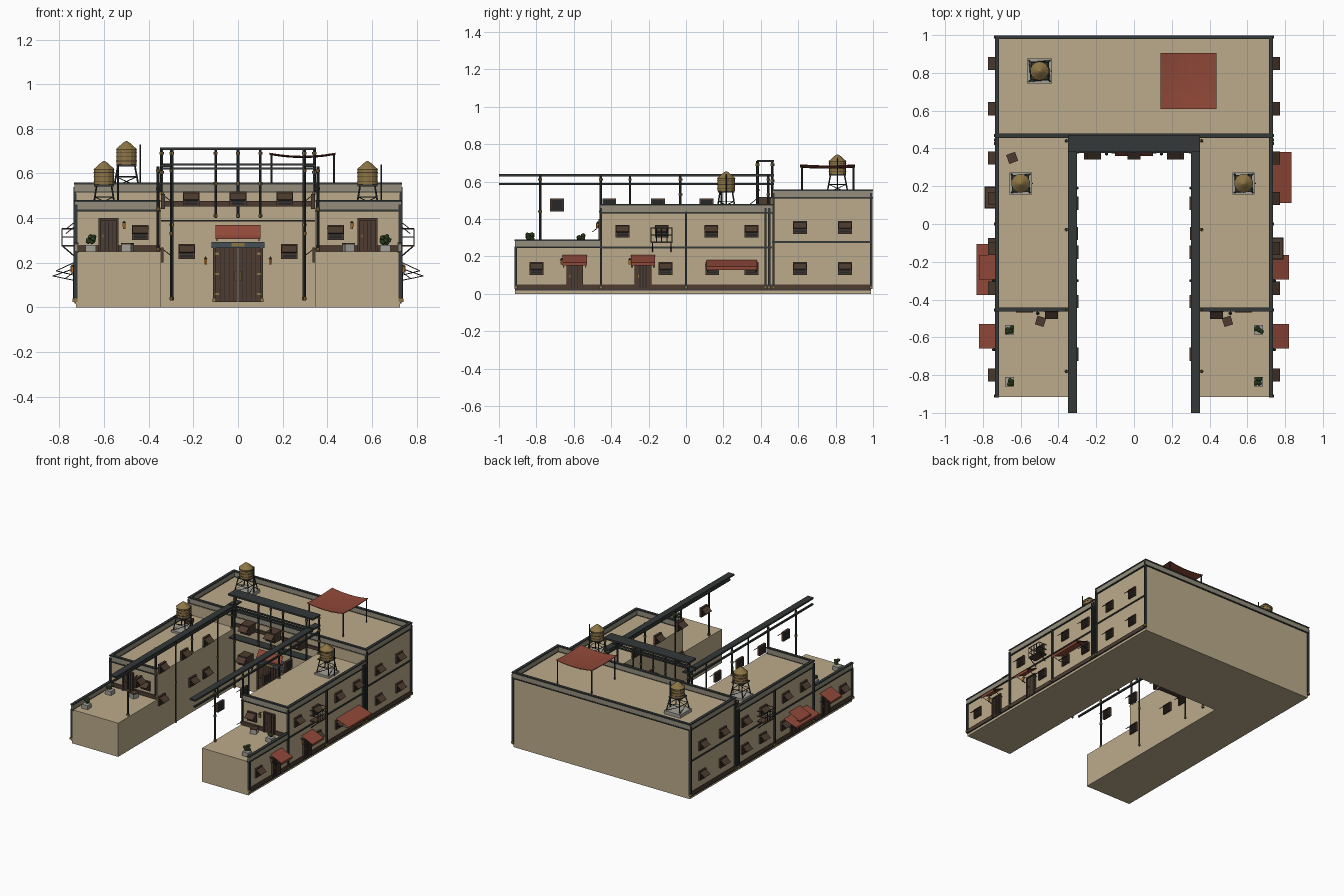
import bpy, bmesh, random
from math import radians
from mathutils import Matrix, Vector

if "Cube" in bpy.data.objects:
    bpy.data.objects.remove(bpy.data.objects["Cube"])

random.seed(4)
COL = dict(wall=(.50, .41, .26), parapet=(.30, .27, .20), iron=(.035, .04, .04), wood=(.075, .045, .03),
           red=(.28, .065, .04), gold=(.27, .18, .06), glass=(.02, .02, .02), leaf=(.06, .11, .03),
           stone=(.36, .35, .31), orange=(.75, .3, .05), steel=(.06, .08, .09))
MATS = {}
for k, c in COL.items():
    MATS[k] = bpy.data.materials.new(k)
    MATS[k].diffuse_color = (*c, 1)
parts = {}
I = Matrix.Identity(4)


def bm_of(name, mat):
    return parts.setdefault((name, mat), bmesh.new())


def box(name, mat, x0, x1, y0, y1, z0, z1, M=I, rot=I):
    c = Matrix.Translation(((x0 + x1) / 2, (y0 + y1) / 2, (z0 + z1) / 2))
    d = Matrix.Diagonal((abs(x1 - x0), abs(y1 - y0), abs(z1 - z0), 1))
    bmesh.ops.create_cube(bm_of(name, mat), size=1, matrix=M @ c @ rot @ d)


def cyl(name, mat, x, y, z0, z1, r, r2=None, seg=8, M=I):
    bmesh.ops.create_cone(bm_of(name, mat), cap_ends=True, segments=seg, radius1=r, radius2=r if r2 is None else r2,
                          depth=z1 - z0, matrix=M @ Matrix.Translation((x, y, (z0 + z1) / 2)))


def bar(name, mat, a, b, r, seg=6):
    a, b = Vector(a), Vector(b)
    q = (b - a).to_track_quat('Z', 'Y').to_matrix().to_4x4()
    bmesh.ops.create_cone(bm_of(name, mat), cap_ends=True, segments=seg, radius1=r, radius2=r,
                          depth=(b - a).length, matrix=Matrix.Translation((a + b) / 2) @ q)


def wall(o, n):
    """Wall frame: local x runs along the wall, local y points out of it."""
    n = Vector(n)
    u = n.cross(Vector((0, 0, 1)))
    M = Matrix((u, n, (0, 0, 1))).transposed().to_4x4()
    return Matrix.Translation(o) @ M


def window(o, n, back=.005):
    M = wall(o, n)
    box("window_pane", "glass", -.03, .03, -back, .006, -.028, .028, M)
    for s in (-1, 1):
        box("window_frame", "wood", s * .029, s * .037, -back, .012, -.033, .033, M)
        box("window_frame", "wood", -.037, .037, -back, .012, s * .027, s * .034, M)
    for z in (-.014, 0, .014):
        box("window_slat", "wood", -.03, .03, .003, .010, z - .002, z + .002, M)
    box("window_shutter", "wood", -.035, .035, -.004, .052, .011, .015, M, Matrix.Rotation(radians(-38), 4, 'X'))


def door(o, n, w=.09, h=.14):
    M = wall(o, n)
    box("door_panel", "wood", -w / 2 + .01, w / 2 - .01, -.004, .006, 0, h, M)
    for s in (-1, 1):
        box("door_frame", "wood", s * (w / 2 - .01), s * w / 2, -.004, .014, 0, h + .008, M)
    box("door_frame", "wood", -w / 2, w / 2, -.004, .014, h, h + .01, M)
    for x in (-.016, 0, .016):
        box("door_batten", "glass", x - .0015, x + .0015, .005, .008, .005, h - .005, M)
    box("door_handle", "gold", .022, .027, .005, .012, h * .45, h * .55, M)


def awning(o, n, w, d, drop):
    M = wall(o, n)
    bm = bm_of("awning_cloth", "red")
    rows = [[(s * w / 2, y, z) for s in (-1, 1)] for y, z in ((0, 0), (d, -drop), (d, -drop - .014))]
    for a, b in zip(rows, rows[1:]):
        for t in (0, -.003):
            bm.faces.new([bm.verts.new(M @ Vector((x, y + (t if a is rows[1] else 0), z + t)))
                          for x, y, z in (a[0], a[1], b[1], b[0])])
    for s in (-1, 1):
        x = s * (w / 2 - .006)
        bar("awning_arm", "iron", M @ Vector((x, 0, -drop - .025)), M @ Vector((x, d - .004, -drop - .004)), .002)
        bar("awning_arm", "iron", M @ Vector((x, 0, -.005)), M @ Vector((x, d - .004, -drop - .005)), .002)


def lantern(o, n):
    M = wall(o, n)
    box("lantern_bracket", "iron", -.002, .002, 0, .02, .018, .022, M)
    cyl("lantern_glass", "orange", 0, .018, -.014, .012, .007, .008, 6, M)
    cyl("lantern_cap", "iron", 0, .018, .012, .02, .010, .002, 6, M)


def post(x, y, z0, z1, r=.007):
    cyl("canopy_post", "iron", x, y, z0, z1, r)
    for z in (z0 + .01, (z0 + z1) / 2, z1 - .02):
        cyl("post_collar", "gold", x, y, z - .006, z + .006, r + .003)


def tank(x, y, z, k):
    # pad, braced legs, barrel, conical cap and feed pipe
    box("tank_pad", "stone", x - k * .062, x + k * .062, y - k * .062, y + k * .062, z, z + .025)
    c = [(-1, -1), (1, -1), (1, 1), (-1, 1)]
    f = lambda i, t: (x + c[i % 4][0] * (.052 - .017 * t) * k, y + c[i % 4][1] * (.052 - .017 * t) * k, z + .02 + .1 * t)
    for i in range(4):
        bar("tank_leg", "iron", f(i, 0), f(i, 1), .004)
        bar("tank_brace", "iron", f(i, .5), f(i + 1, .5), .0025)
        bar("tank_brace", "iron", f(i, .05), f(i + 1, .5), .002)
    box("tank_platform", "iron", x - .045, x + .045, y - .045, y + .045, z + .117, z + .125)
    cyl("tank_barrel", "gold", x, y, z + .125, z + .192, .046, .046, 14)
    for h in (.14, .16, .18):
        cyl("tank_hoop", "wood", x, y, z + h - .002, z + h + .002, .048, .048, 14)
    cyl("tank_cap", "gold", x, y, z + .192, z + .222, .05, .016, 14)
    cyl("tank_cap", "gold", x, y, z + .222, z + .230, .016, .004, 14)
    cyl("tank_pipe", "iron", x + .062, y, z, z + .215, .004)


# main masses
box("rear_block", "wall", -.725, .725, .455, .99, 0, .515)
for s in (-1, 1):
    box("side_wing", "wall", s * .345, s * .725, -.455, .46, 0, .435)
    box("front_terrace", "wall", s * .345, s * .725, -.915, -.45, 0, .25)


def parapet(x0, x1, y0, y1, z0, z1):
    e = .003
    box("parapet", "parapet", x0, x1, y0, y1, z0, z1)
    box("parapet_coping", "iron", x0 - e, x1 + e, y0 - e, y1 + e, z1 - .006, z1 + .003)
    box("parapet_trim", "iron", x0 - e, x1 + e, y0 - e, y1 + e, z0 - .002, z0 + .006)


parapet(-.73, .73, .462, .476, .512, .556)
parapet(-.73, .73, .982, .996, .512, .556)
for s in (-1, 1):
    X = sorted((s * .717, s * .732))
    parapet(*X, .462, .996, .512, .556)
    parapet(*X, -.458, .462, .432, .478)
    parapet(*X, -.915, -.458, .246, .288)
    parapet(*sorted((s * .35, s * .732)), -.46, -.446, .432, .478)

# outer facades, mirrored left and right
for s in (-1, 1):
    n = (s, 0, 0)
    box("base_band", "wood", s * .72, s * .731, -.915, .99, .022, .05)
    box("base_line", "iron", s * .72, s * .733, -.915, .99, .018, .024)
    box("floor_line", "iron", s * .72, s * .731, .46, .99, .272, .282)
    box("floor_line", "iron", s * .72, s * .731, -.455, .46, .242, .252)
    for y, z in ((-.91, .25), (-.455, .46), (0, .44), (.425, .46), (.445, .46), (.468, .54), (.99, .54)):
        box("wall_pilaster", "iron", s * .72, s * .738, y - .006, y + .006, .025, z)
        box("pilaster_foot", "gold", s * .72, s * .741, y - .008, y + .008, .025, .04)
    for y in (.61, .85):
        window((s * .725, y, .135), n)
        window((s * .725, y, .355), n)
    for y in (-.80, -.11, .14, .35):
        window((s * .725, y, .135), n)
    for y in (-.34, -.13, .135, .35):
        window((s * .725, y, .335), n)
    for y in (-.595, -.23):
        door((s * .725, y, .025), n)
        awning((s * .73, y, .208), n, .13, .09, .04)
        lantern((s * .725, y - .07, .17), n)
    awning((s * .73, .245 if s > 0 else -.24, .18), n, .27, .105, .035)
    # balcony
    yb = -.13 if s > 0 else .14
    box("balcony_floor", "wood", s * .725, s * .79, yb - .058, yb + .058, .272, .28)
    for z in (.315, .352):
        bar("balcony_rail", "iron", (s * .788, yb - .056, z), (s * .788, yb + .056, z), .003)
        for t in (-1, 1):
            bar("balcony_rail", "iron", (s * .725, yb + t * .056, z), (s * .788, yb + t * .056, z), .003)
    for i in range(5):
        y = yb - .056 + .028 * i
        bar("balcony_baluster", "iron", (s * .788, y, .275), (s * .788, y, .352), .0025)
    for t in (-1, 1):
        bar("balcony_bracket", "iron", (s * .728, yb + t * .05, .225), (s * .785, yb + t * .05, .274), .003)

    # terrace fittings
    fwd = (0, -1, 0)
    box("terrace_skirting", "wood", s * .35, s * .725, -.46, -.45, .25, .28)
    door((s * .58, -.455, .25), fwd, .09, .14)
    window((s * .437, -.455, .335), fwd)
    lantern((s * .51, -.455, .365), fwd)
    R = Matrix.Translation((s * .495, -.515, 0)) @ Matrix.Rotation(s * .3, 4, 'Z')
    box("crate", "stone", -.022, .022, -.022, .022, .25, .282, R)
    box("crate_lid", "wood", -.024, .024, -.024, .024, .282, .288, R)
    for y in (-.56, -.835):
        box("planter", "stone", s * .66 - .024, s * .66 + .024, y - .024, y + .024, .25, .28)
        for i in range(7):
            p = Vector((s * .66 + random.uniform(-.016, .016), y + random.uniform(-.016, .016), random.uniform(.29, .318)))
            bmesh.ops.create_icosphere(bm_of("plant_leaves", "leaf"), subdivisions=1, radius=.013,
                                       matrix=Matrix.Translation(p))

    # courtyard side windows and lofted canopy walkway
    for y in (-.69, -.41, -.15, .11):
        window((s * .34, y, .475), (-s, 0, 0))
    for y in (-.41, -.05, .11):
        window((s * .345, y, .235), (-s, 0, 0))
    box("canopy_plate", "iron", s * .302, s * .35, -1, .47, .628, .64)
    box("canopy_rail", "iron", s * .335, s * .347, -1, .47, .582, .594)
    for y, z in ((-.78, .25), (-.455, .25), (-.03, .43), (.44, .43)):
        post(s * .358, y, z, .632)
    for y in (-.3, .19):
        post(s * .3, y, .03, .632, .005)
    post(s * .297, .382, .03, .71)
    post(s * .342, .462, .5, .71)

# rear courtyard canopy
box("rear_canopy_plate", "iron", -.35, .35, .38, .47, .704, .716)
for z in (.64, .622):
    box("rear_canopy_rail", "iron", -.345, .345, .376, .386, z - .005, z + .005)
for x in (-.1, 0, .1):
    post(x, .385, .40, .71, .006)
box("courtyard_band", "wood", -.345, .345, .445, .458, .452, .476)
box("courtyard_line", "iron", -.345, .345, .385, .458, .385, .392)

# courtyard gate
for x in (-.21, 0, .21):
    window((x, .39, .485), (0, -1, 0), .07)
for x in (-.23, .23):
    window((x, .39, .25), (0, -1, 0), .07)
for s in (-1, 1):
    box("gate_leaf", "wood", s * .002, s * .1, .385, .456, .025, .27)
    box("gate_jamb", "wood", s * .1, s * .112, .378, .456, .025, .27)
    box("gate_foot", "gold", s * .098, s * .114, .376, .39, .025, .04)
    for i in range(1, 5):
        box("gate_plank_joint", "glass", s * .02 * i - .001, s * .02 * i + .001, .383, .386, .03, .265)
    for z in (.06, .15, .24):
        box("gate_hinge", "gold", s * .085, s * .1, .381, .386, z - .005, z + .005)
    box("gate_handle", "gold", s * .01, s * .016, .378, .386, .12, .16)
    lantern((s * .145, .39, .205), (0, -1, 0))
box("gate_lintel", "steel", -.118, .118, .372, .456, .266, .292)
box("gate_keystone", "gold", -.03, .03, .368, .375, .272, .288)
awning((0, .39, .368), (0, -1, 0), .2, .03, .045)

# roof items
tank(-.5, .81, .515, 1.08)
tank(-.6, .215, .425, .95)
tank(.58, .215, .425, .95)
box("roof_hatch", "wood", -.025, .025, -.025, .025, .435, .46,
    Matrix.Translation((-.645, .35, 0)) @ Matrix.Rotation(.35, 4, 'Z'))
for x in (.15, .43):
    for y in (.62, .895):
        cyl("sunshade_pole", "iron", x, y, .51, .69, .005)
# sagging cloth
bm = bm_of("sunshade_cloth", "red")
g = bmesh.ops.create_grid(bm, x_segments=6, y_segments=6, size=.1475,
                          matrix=Matrix.Translation((.2885, .757, .693)))
for v in g["verts"]:
    a, b = (v.co.x - .2885) / .1475, (v.co.y - .757) / .1475
    v.co.z -= .014 * (1 - a * a) + .006 * (1 - b * b)

# turn every collected part into one named object
for (name, mat), bm in parts.items():
    bmesh.ops.recalc_face_normals(bm, faces=bm.faces)
    me = bpy.data.meshes.new(name)
    bm.to_mesh(me)
    bm.free()
    me.materials.append(MATS[mat])
    ob = bpy.data.objects.new(name, me)
    bpy.context.collection.objects.link(ob)
    if name == "sunshade_cloth":
        m = ob.modifiers.new("thickness", 'SOLIDIFY')
        m.thickness = .004

for m in bpy.data.materials:
    if m.users and not m.is_grease_pencil:
        m.use_nodes = True
        m.node_tree.nodes["Principled BSDF"].inputs["Base Color"].default_value = m.diffuse_color
